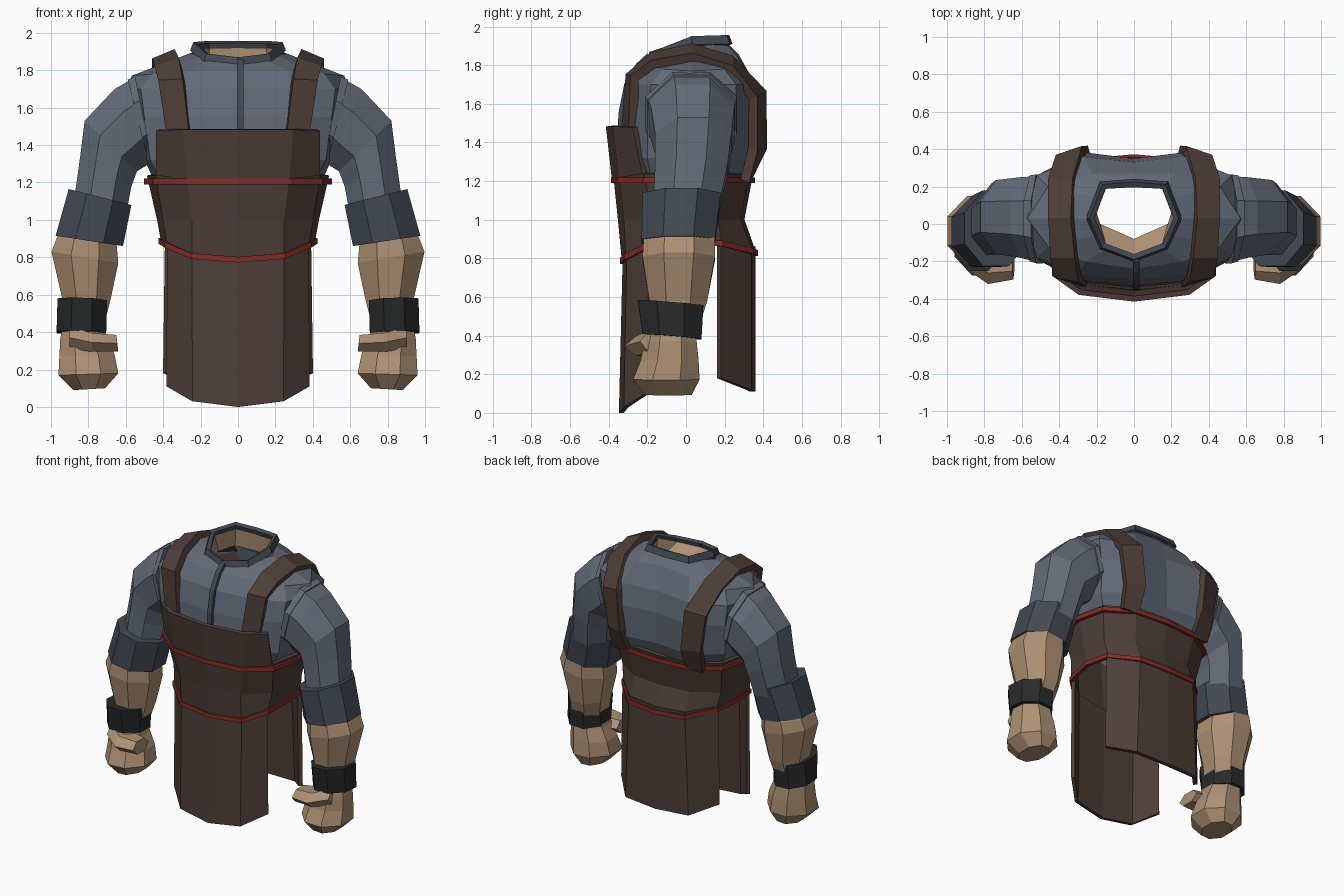
import bpy, bmesh, math


def material(name, rgb):
    m = bpy.data.materials.new(name)
    m.diffuse_color = (*rgb, 1)
    return m


SHIRT = material("shirt_blue", (0.125, 0.145, 0.185))
DARK = material("dark_blue", (0.055, 0.066, 0.085))
LEATHER = material("leather", (0.075, 0.048, 0.04))
SKIN = material("skin", (0.42, 0.28, 0.175))
BLACK = material("black", (0.022, 0.023, 0.024))
RED = material("red", (0.24, 0.025, 0.02))


def loft(name, rows, mat, closed=True, caps=False, thick=0, mirror=False):
    """Skin a list of equal-length point rows with quads."""
    bm = bmesh.new()
    vs = [[bm.verts.new(p) for p in r] for r in rows]
    n = len(rows[0])
    for a, b in zip(vs, vs[1:]):
        for i in range(n if closed else n - 1):
            j = (i + 1) % n
            bm.faces.new((a[i], a[j], b[j], b[i]))
    if caps:
        bm.faces.new(vs[0])
        bm.faces.new(vs[-1])
    bmesh.ops.recalc_face_normals(bm, faces=bm.faces)
    me = bpy.data.meshes.new(name)
    bm.to_mesh(me)
    bm.free()
    me.materials.append(mat)
    ob = bpy.data.objects.new(name, me)
    bpy.context.collection.objects.link(ob)
    if thick:
        s = ob.modifiers.new("thickness", 'SOLIDIFY')
        s.thickness, s.offset = thick, 0
    if mirror:
        ob.modifiers.new("mirror", 'MIRROR')
    return ob


def at(z, pts):
    return [(x, y, z) for x, y in pts]


def full(half):
    """Half outline, front centre to back centre -> whole ring."""
    return half + [(-x, y, z) for x, y, z in half[-2:0:-1]]


def panel(half):
    """Half row, centre to edge -> whole row."""
    return [(-x, y, z) for x, y, z in half[:0:-1]] + half


def limb(xi, zi, xo, zo, y0, y1, n=8):
    """Limb section from its inner and outer edge (x, z) and its y range."""
    k = 1 / math.cos(math.pi / n)
    out = []
    for i in range(n):
        a = 2 * math.pi * (i + 0.5) / n
        c, s = k * math.cos(a) / 2, k * math.sin(a) / 2
        out.append(((xi + xo) / 2 + c * (xo - xi), (y0 + y1) / 2 + s * (y1 - y0),
                    (zi + zo) / 2 + c * (zo - zi)))
    return out


def shift(ring, k, dz):
    return [(x * k, y * k, z + dz) for x, y, z in ring]


# Shirt body
body = [
    at(1.17, [(0, -.32), (.25, -.29), (.39, -.17), (.43, 0), (.39, .16), (.23, .28), (0, .30)]),
    at(1.32, [(0, -.34), (.30, -.31), (.47, -.20), (.50, 0), (.47, .22), (.28, .37), (0, .34)]),
    at(1.55, [(0, -.33), (.30, -.30), (.50, -.20), (.55, .02), (.50, .26), (.28, .385), (0, .35)]),
    at(1.70, [(0, -.30), (.30, -.27), (.52, -.18), (.58, .03), (.52, .26), (.27, .36), (0, .33)]),
    [(0, -.24, 1.80), (.26, -.20, 1.80), (.46, -.12, 1.78), (.57, .03, 1.77),
     (.46, .20, 1.78), (.22, .27, 1.84), (0, .27, 1.86)],
    [(0, -.19, 1.84), (.14, -.13, 1.86), (.20, -.06, 1.88), (.26, .03, 1.89),
     (.20, .14, 1.91), (.14, .20, 1.92), (0, .21, 1.92)],
]
loft("shirt_body", [full(r) for r in body], SHIRT)

# Button strip down the shirt front
loft("shirt_placket", [[(-.005, y, z), (.03, y, z)] for y, z in
                       [(-.34, 1.4), (-.335, 1.55), (-.305, 1.7), (-.245, 1.80), (-.19, 1.85)]],
     DARK, closed=False, thick=.03)

# Collar and neck lining
collar = [(0, -.175, 1.865), (.16, -.115, 1.885), (.225, .03, 1.945), (.16, .20, 1.95), (0, .21, 1.95)]
loft("collar", [shift(full(collar), 1.08, -.045), full(collar)], DARK, thick=.03)
lining = at(1.79, [(0, -.08), (.18, .0), (.2, .06), (.16, .195), (0, .205)])
loft("neck_lining", [full(lining), shift(full(collar), .94, -.03)], SKIN)

# Sleeves, armhole seams and rolled cuffs
loft("sleeve", [limb(.44, 1.35, .57, 1.75, -.20, .255), limb(.49, 1.29, .66, 1.70, -.18, .25),
                limb(.54, 1.26, .82, 1.53, -.16, .235), limb(.57, 1.18, .845, 1.33, -.16, .215),
                limb(.60, 1.02, .88, 1.08, -.17, .17)], SHIRT, caps=True, mirror=True)
loft("armhole_seam", [limb(.46, 1.33, .55, 1.765, -.21, .265), limb(.48, 1.31, .59, 1.75, -.20, .26)],
     SHIRT, caps=True, mirror=True)
loft("cuff", [limb(.57, 1.08, .905, 1.165, -.225, .18), limb(.615, .86, .975, .915, -.23, .15)],
     DARK, caps=True, mirror=True)

# Forearms, wrist bands, fists and thumbs
loft("forearm", [limb(.63, 1.0, .90, 1.04, -.18, .12), limb(.65, .88, .97, .90, -.22, .15),
                 limb(.64, .77, .997, .83, -.225, .15), limb(.68, .58, .94, .58, -.19, .11),
                 limb(.72, .42, .94, .42, -.19, .06)], SKIN, caps=True, mirror=True)
band = [limb(.70, .565, .965, .575, -.25, .09), limb(.705, .39, .97, .40, -.225, .08)]
loft("wrist_band", [[(x, y, z - .08 * (y + .08)) for x, y, z in r] for r in band],
     BLACK, caps=True, mirror=True)
loft("fist", [limb(.72, .46, .93, .46, -.20, .05), limb(.70, .37, .95, .37, -.215, .055),
              limb(.66, .28, .955, .27, -.235, .065), limb(.64, .18, .96, .17, -.275, .07),
              limb(.71, .10, .88, .09, -.21, .03)], SKIN, caps=True, mirror=True)
loft("thumb", [limb(.90, .31, .90, .43, -.225, -.06, 6), limb(.78, .295, .78, .395, -.305, -.10, 6),
               limb(.64, .295, .65, .385, -.285, -.13, 6)], SKIN, caps=True, mirror=True)

# Apron waist
top = at(1.24, [(0, -.365), (.27, -.335), (.43, -.21), (.475, 0), (.43, .2), (.25, .315), (0, .335)])
mid = at(1.00, [(0, -.34), (.24, -.31), (.39, -.17), (.42, 0), (.39, .16), (.22, .27), (0, .29)])
low = [(0, -.32, .79), (.24, -.30, .81), (.37, -.19, .87), (.40, 0, .89),
       (.37, .18, .88), (.22, .33, .84), (0, .35, .83)]
loft("apron_waist", [full(top), full(mid), full(low)], LEATHER, thick=.025)

# Red piping
for name, ring, z in (("upper_piping", full(top), -.035), ("lower_piping", full(low), -.003)):
    loft(name, [shift(ring, 1.03, z - .015), shift(ring, 1.03, z + .015)], RED, thick=.025)

# Apron bib
loft("apron_bib", [panel([(0, -.40, 1.485), (.29, -.365, 1.485), (.43, -.265, 1.48)]),
                   panel([(0, -.37, 1.22), (.27, -.335, 1.22), (.43, -.215, 1.24)])],
     LEATHER, closed=False, thick=.03)

# Apron skirts, front and back
loft("front_skirt", [panel([(0, -.315, .82), (.24, -.295, .84), (.37, -.19, .88)]),
                     panel([(0, -.335, 0.0), (.24, -.31, .03), (.375, -.185, .11)])],
     LEATHER, closed=False, thick=.025)
loft("back_skirt", [panel([(0, .345, .86), (.22, .325, .87), (.38, .17, .9)]),
                    panel([(0, .345, .11), (.25, .325, .12), (.39, .17, .18)])],
     LEATHER, closed=False, thick=.03)

# Shoulder straps: inner x, outer x, y, z, drop of the outer edge
path = [(.25, .37, -.315, 1.42, 0), (.29, .42, -.29, 1.745, .01), (.31, .44, -.17, 1.845, .04),
        (.33, .45, .03, 1.89, .05), (.32, .45, .23, 1.83, .05), (.27, .41, .395, 1.66, .03),
        (.24, .37, .395, 1.37, .0), (.23, .36, .31, 1.2, 0)]
loft("shoulder_strap", [[(a, y, z), (b, y - max(0, y - .3) * .5 + max(0, -.25 - y) * .6, z - d)]
                        for a, b, y, z, d in path],
     LEATHER, closed=False, thick=.05, mirror=True)
